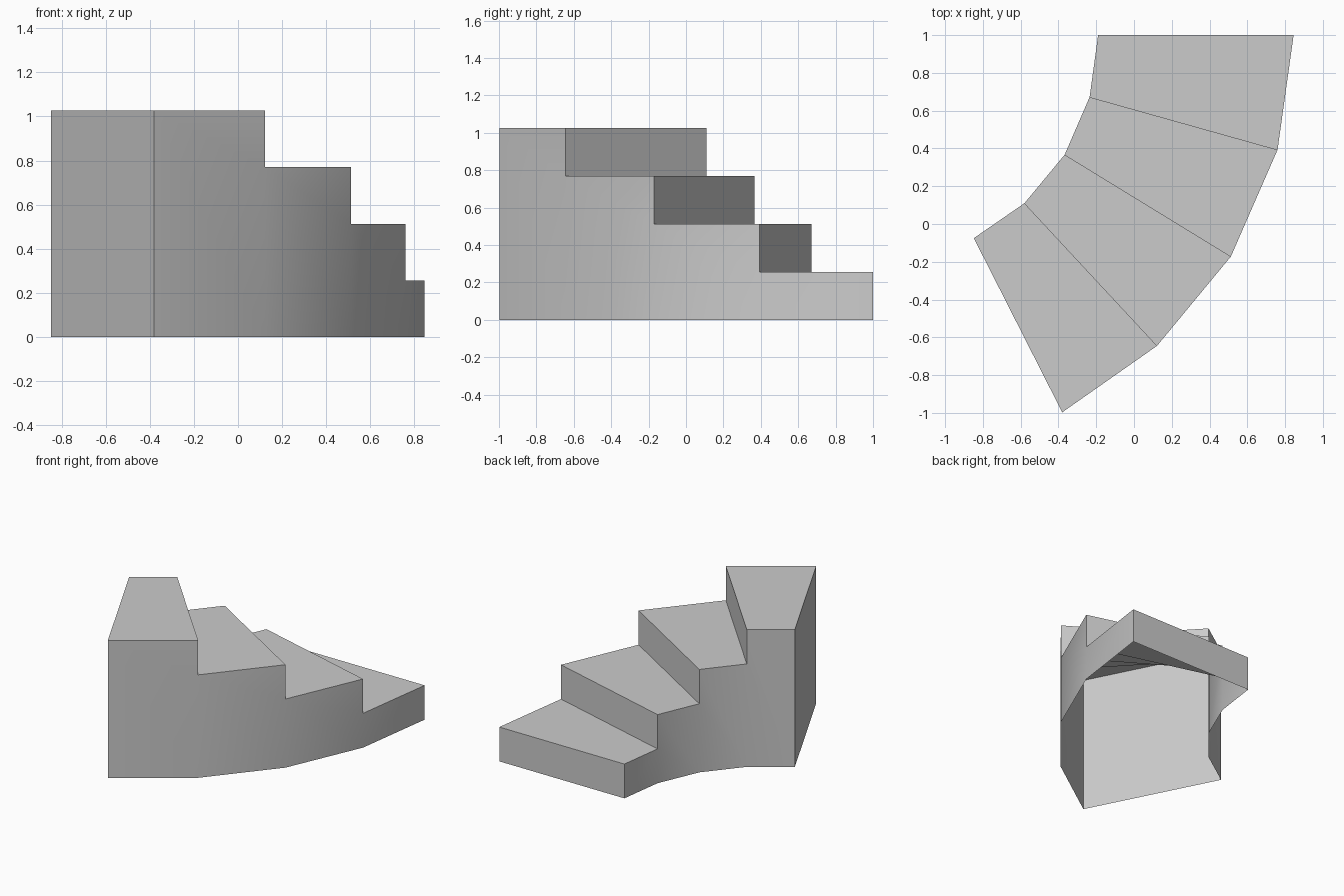
import bpy, bmesh, math

cube = bpy.data.objects.get("Cube")
if cube:
    bpy.data.objects.remove(cube, do_unlink=True)

RISE = 0.2567

# Plan of the curved flight, from the lowest step to the highest
outer = [(0.845, 1.0), (0.76, 0.393), (0.513, -0.172), (0.122, -0.645), (-0.38, -0.997)]
inner = [(-0.19, 1.0), (-0.235, 0.672), (-0.367, 0.367), (-0.58, 0.11), (-0.848, -0.075)]
STEPS = len(outer) - 1

stone = bpy.data.materials.new("grey stone")
stone.use_nodes = True
grey = (0.6, 0.6, 0.6, 1.0)
stone.diffuse_color = grey
stone.node_tree.nodes["Principled BSDF"].inputs["Base Color"].default_value = grey

bm = bmesh.new()
verts = {}


def vert(line, i, level):
    """Shared corner on one side line at a whole number of risers."""
    key = (line is outer, i, level)
    if key not in verts:
        verts[key] = bm.verts.new((*line[i], level * RISE))
    return verts[key]


for i in range(STEPS):
    top = i + 1
    # Tread and the riser in front of it
    bm.faces.new([vert(outer, i, top), vert(outer, i + 1, top),
                  vert(inner, i + 1, top), vert(inner, i, top)][::-1])
    bm.faces.new([vert(outer, i, i), vert(inner, i, i),
                  vert(inner, i, top), vert(outer, i, top)])
    # Side walls, joined to the lower step at its tread height
    for line in (outer, inner):
        wall = [vert(line, i + 1, 0), vert(line, i, 0)]
        if i:
            wall.append(vert(line, i, i))
        wall += [vert(line, i, top), vert(line, i + 1, top)]
        bm.faces.new(wall if line is outer else wall[::-1])

# End wall below the highest tread; the underside stays open
bm.faces.new([vert(inner, STEPS, 0), vert(outer, STEPS, 0),
              vert(outer, STEPS, STEPS), vert(inner, STEPS, STEPS)])

# Point every face outwards, with the treads facing up
bmesh.ops.recalc_face_normals(bm, faces=bm.faces)
bm.normal_update()
highest = max(bm.faces, key=lambda f: f.calc_center_median().z)
if highest.normal.z < 0:
    bmesh.ops.reverse_faces(bm, faces=bm.faces)

mesh = bpy.data.meshes.new("curved_stairs")
bm.to_mesh(mesh)
bm.free()
mesh.materials.append(stone)
stairs = bpy.data.objects.new("curved_stairs", mesh)
bpy.context.collection.objects.link(stairs)

# Smooth side walls, crisp step edges
bpy.ops.object.select_all(action="DESELECT")
stairs.select_set(True)
bpy.context.view_layer.objects.active = stairs
bpy.ops.object.shade_smooth_by_angle(angle=math.radians(30))
